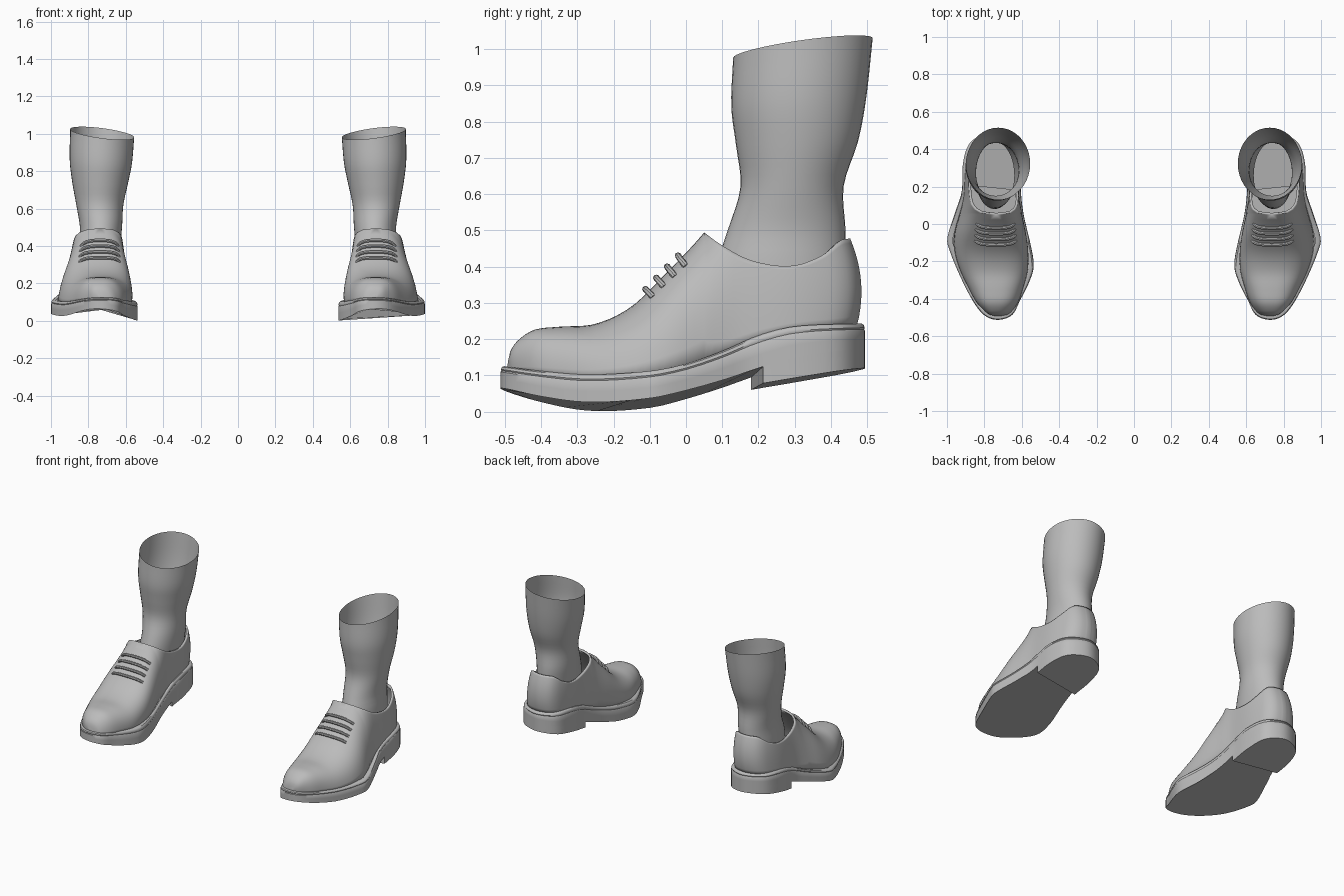
import bpy, bmesh, math
from mathutils import Vector

cube = bpy.data.objects.get("Cube")
if cube:
    bpy.data.objects.remove(cube)

grey = bpy.data.materials.new("plain grey")
grey.use_nodes = True
grey.diffuse_color = (0.5, 0.5, 0.5, 1)
grey.node_tree.nodes["Principled BSDF"].inputs["Base Color"].default_value = (0.5, 0.5, 0.5, 1)


def spline(table, t):
    """Smooth lookup: rows are (t, values...)."""
    t = min(max(t, table[0][0]), table[-1][0])
    last = len(table) - 1
    i = next(k for k in range(last) if t <= table[k + 1][0])
    a, b = table[i], table[i + 1]
    p, q = table[max(i - 1, 0)], table[min(i + 2, last)]
    h = b[0] - a[0]
    s = (t - a[0]) / h
    out = []
    for c in range(1, len(a)):
        m0 = (b[c] - p[c]) / (b[0] - p[0]) * h
        m1 = (q[c] - a[c]) / (q[0] - a[0]) * h
        out.append((2 * s**3 - 3 * s**2 + 1) * a[c] + (s**3 - 2 * s**2 + s) * m0
                   + (3 * s**2 - 2 * s**3) * b[c] + (s**3 - s**2) * m1)
    return out


def finish(name, bm, angle=40, thickness=0):
    """Make a smooth object and mirror it to the other foot."""
    bmesh.ops.remove_doubles(bm, verts=bm.verts, dist=0.0005)
    bmesh.ops.recalc_face_normals(bm, faces=bm.faces)
    mesh = bpy.data.meshes.new(name)
    bm.to_mesh(mesh)
    bm.free()
    mesh.materials.append(grey)
    obj = bpy.data.objects.new(name, mesh)
    bpy.context.collection.objects.link(obj)
    bpy.ops.object.select_all(action="DESELECT")
    obj.select_set(True)
    bpy.context.view_layer.objects.active = obj
    bpy.ops.object.shade_smooth_by_angle(angle=math.radians(angle))
    if thickness:
        solid = obj.modifiers.new("Thickness", "SOLIDIFY")
        solid.thickness = thickness
        solid.offset = -1
    obj.modifiers.new("Other foot", "MIRROR")


def loft(bm, rows, closed=True, caps=""):
    """Skin a list of point rows; caps may hold 'first' and 'last'."""
    grid = [[bm.verts.new(p) for p in row] for row in rows]
    n = len(grid[0])
    for a, b in zip(grid, grid[1:]):
        for i in range(n if closed else n - 1):
            j = (i + 1) % n
            bm.faces.new((a[i], a[j], b[j], b[i]))
    if "first" in caps:
        bm.faces.new(grid[0])
    if "last" in caps:
        bm.faces.new(grid[-1])
    return grid


# Sole outline and its bottom and top heights along the foot
corners = [(.72, -.512), (.79, -.495), (.85, -.43), (.92, -.3), (.983, -.15), (.997, -.07),
           (.95, .08), (.92, .18), (.915, .32), (.88, .43), (.79, .487), (.71, .487),
           (.63, .43), (.605, .3), (.605, .18), (.59, .05), (.555, -.1), (.536, -.22),
           (.56, -.31), (.61, -.41), (.65, -.485)]
n = len(corners)
loop = [(k - 2, *corners[(k - 2) % n]) for k in range(n + 5)]
outline = [Vector(spline(loop, k / 4)) for k in range(n * 4)]
levels = [(-.515, .066, .127), (-.4, .035, .112), (-.27, .015, .102), (-.1, .022, .112),
          (0, .045, .132), (.1, .075, .167), (.2, .11, .21), (.3, .14, .235), (.49, .17, .243)]


def inset(points, d):
    out = []
    for i, p in enumerate(points):
        t = (points[(i + 1) % len(points)] - points[i - 1]).normalized()
        out.append(p + Vector((-t.y, t.x)) * d)
    return out


def sole_row(d, f):
    row = []
    for p in inset(outline, d):
        low, high = spline(levels, p.y)
        row.append((p.x, p.y, low + (high - low) * f + .06 * (p.x - .75) * (1 - f)))
    return row


# Hollow sole, with its bottom left open above the heel block
HEEL_FIRST, HEEL_LAST = 29, 56
bm = bmesh.new()
grid = loft(bm, [sole_row(d, f) for d, f in
                 ((0, 0), (0, .4), (0, .72), (.003, .78), (.001, .84), (.004, .95), (.01, 1), (.03, 1))])
bm.faces.new(grid[0][:HEEL_FIRST + 1] + grid[0][HEEL_LAST:])
finish("sole", bm)

# Heel block, continuing the rear edge of the sole downward
top = sole_row(0, 0)[HEEL_FIRST:HEEL_LAST + 1]
bottom = [(x, y, .068 + .17 * (y - .19) + .04 * (x - .76)) for x, y, z in top]
bm = bmesh.new()
loft(bm, [top, bottom], caps="last")
finish("heel", bm)

# Upper: arched sections (y, inner x, outer x, crown z), cut off at the collar line
sections = [(-.492, .705, .735, .132), (-.485, .675, .765, .165), (-.465, .65, .795, .195),
            (-.42, .62, .84, .225), (-.35, .595, .88, .234), (-.25, .57, .93, .242),
            (-.15, .57, .96, .29), (-.05, .585, .962, .387), (.05, .605, .935, .494),
            (.1, .612, .92, .57), (.15, .62, .91, .62), (.3, .622, .9, .64), (.4, .64, .876, .63),
            (.45, .665, .845, .62), (.475, .7, .805, .62), (.484, .74, .765, .62)]
collar = [(.05, .494), (.1, .458), (.18, .417), (.29, .402), (.38, .43), (.45, .472), (.49, .478)]
POWER = .8


def upper_point(y, a, side):
    inner, outer, crown = spline(sections, y)
    base = spline(levels, y)[1] - .012
    rise = math.sin(a) ** POWER
    centre = (inner + outer) / 2
    centre += (.737 - centre) * rise
    z = base + (crown - base) * rise
    x = centre + side * (outer - inner) / 2 * max(math.cos(a), 0) ** POWER
    lean = max(y - .3, 0) / .18
    return Vector((x, y - 1.4 * lean * (z - .33) ** 2, z))


def top_angle(y):
    if y <= .05:
        return math.pi / 2
    base, crown = spline(levels, y)[1] - .012, spline(sections, y)[2]
    f = min((spline(collar, y)[0] - base) / (crown - base), 1)
    return math.asin(f ** (1 / POWER))


bm = bmesh.new()
steps = 56
stations = [-.004 - .488 * math.cos(math.pi * k / steps) for k in range(steps + 1)]
stations = sorted([y for y in stations if abs(y - .055) > .012] + [.05, .06])
for side in (-1, 1):
    loft(bm, [[upper_point(y, top_angle(y) * k / 14, side) for k in range(15)] for y in stations],
         closed=False)
# Close the narrow strips at the toe and the back of the heel
for y in (stations[0], stations[-1]):
    pair = [[upper_point(y, top_angle(y) * k / 14, s) for k in range(15)] for s in (-1, 1)]
    if y < 0:
        pair = [row[:-1] for row in pair]
    loft(bm, pair, closed=False)
finish("upper", bm, 60, .012)


def tube(bm, path, radius, sides=8):
    rows = []
    for i, p in enumerate(path):
        t = (path[min(i + 1, len(path) - 1)] - path[max(i - 1, 0)]).normalized()
        u = t.cross(Vector((0, 0, 1))).normalized()
        v = u.cross(t)
        rows.append([p + (u * math.cos(w) + v * math.sin(w)) * radius
                     for w in (2 * math.pi * k / sides for k in range(sides))])
    loft(bm, rows, caps="first last")


# Laces bowed across the instep, their ends sinking into the upper
bm = bmesh.new()
for y in (-.105, -.075, -.045, -.015):
    path = []
    for k in range(17):
        s = k / 8 - 1
        a = math.pi / 2 - abs(s) * .5
        p = upper_point(y + .012 * s * s, a, 1 if s > 0 else -1)
        path.append(p + Vector((0, -.007, .008)) * (1 - s**6 * 1.5))
    tube(bm, path, .009)
finish("laces", bm)

# Leg: open tube of oval rings (z, front y, back y, inner x, outer x)
rings = [(.3, .08, .44, .64, .85), (.42, .09, .44, .628, .848), (.5, .115, .44, .62, .845),
         (.62, .15, .435, .613, .865), (.74, .138, .475, .588, .887),
         (.85, .125, .497, .567, .9), (1.0, .13, .515, .555, .897)]
bm = bmesh.new()
rows = []
for k in range(25):
    z = .3 + .7 * k / 24
    front, back, inner, outer = spline(rings, z)
    tilt = (k / 24) ** 3
    row = []
    for j in range(40):
        a = 2 * math.pi * j / 40
        dx, dy = (outer - inner) / 2 * math.cos(a), (back - front) / 2 * math.sin(a)
        row.append(((inner + outer) / 2 + dx, (front + back) / 2 + dy,
                    z + tilt * (.13 * dx + .14 * dy + .003)))
    rows.append(row)
loft(bm, rows)
finish("leg", bm)
